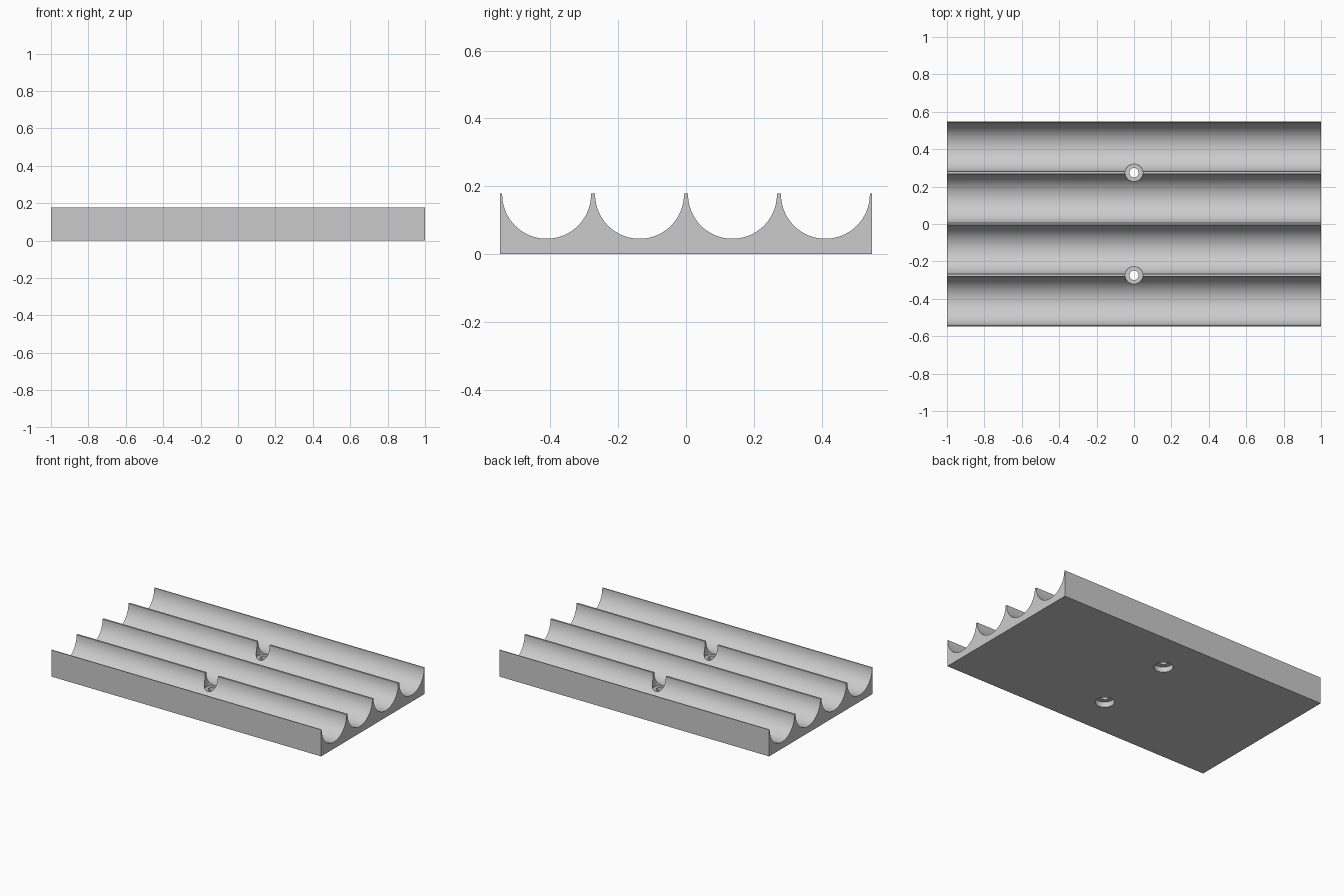
import bpy, bmesh, math

if "Cube" in bpy.data.objects:
    bpy.data.objects.remove(bpy.data.objects["Cube"])

HALF, TOP, PITCH = 0.548, 0.178, 0.274
RADIUS, FLOOR, STEPS = 0.131, 0.045, 40

grey = bpy.data.materials.new("light grey")
grey.use_nodes = True
grey.diffuse_color = (0.6, 0.6, 0.6, 1)
grey.node_tree.nodes["Principled BSDF"].inputs["Base Color"].default_value = (0.6, 0.6, 0.6, 1)


def link(bm, name):
    bmesh.ops.recalc_face_normals(bm, faces=bm.faces)
    mesh = bpy.data.meshes.new(name)
    bm.to_mesh(mesh)
    bm.free()
    obj = bpy.data.objects.new(name, mesh)
    bpy.context.collection.objects.link(obj)
    mesh.materials.append(grey)
    return obj


# Tray end profile: flat base with four half-round grooves
profile = [(-HALF, 0), (-HALF, TOP)]
for i in range(4):
    cy, cz = (i - 1.5) * PITCH, FLOOR + RADIUS
    profile.append((cy - RADIUS, TOP))
    for k in range(STEPS + 1):
        a = math.pi * k / STEPS
        profile.append((cy - RADIUS * math.cos(a), cz - RADIUS * math.sin(a)))
    profile.append((cy + RADIUS, TOP))
profile += [(HALF, TOP), (HALF, 0)]

bm = bmesh.new()
end = bm.faces.new([bm.verts.new((-1, y, z)) for y, z in profile])
extruded = bmesh.ops.extrude_face_region(bm, geom=[end], use_keep_orig=True)
moved = [g for g in extruded["geom"] if isinstance(g, bmesh.types.BMVert)]
bmesh.ops.translate(bm, verts=moved, vec=(2, 0, 0))
tray = link(bm, "grooved_tray")

# Stepped screw holes: bottom recess, narrow shaft, top recess
steps = [(0, -0.05), (0.058, -0.05), (0.058, 0.035), (0.025, 0.035),
         (0.025, 0.078), (0.047, 0.078), (0.047, 0.25), (0, 0.25)]
for side, label in ((-1, "front"), (1, "back")):
    bm = bmesh.new()
    verts = [bm.verts.new((r, 0, z)) for r, z in steps]
    edges = [bm.edges.new(pair) for pair in zip(verts, verts[1:])]
    bmesh.ops.spin(bm, geom=verts + edges, cent=(0, 0, 0), axis=(0, 0, 1),
                   angle=math.tau, steps=48, use_merge=True)
    bmesh.ops.remove_doubles(bm, verts=bm.verts, dist=0.0001)
    bmesh.ops.translate(bm, verts=bm.verts, vec=(0, side * PITCH, 0))
    cutter = link(bm, label + "_hole_cutter")
    cutter.hide_render = True
    cutter.hide_set(True)
    cut = tray.modifiers.new(label + " hole", "BOOLEAN")
    cut.object = cutter
    cut.operation = "DIFFERENCE"
    cut.solver = "EXACT"

# Apply the cuts and smooth the rounded surfaces
bpy.ops.object.select_all(action="DESELECT")
bpy.context.view_layer.objects.active = tray
tray.select_set(True)
for name in [m.name for m in tray.modifiers]:
    bpy.ops.object.modifier_apply(modifier=name)
for cutter in [o for o in bpy.data.objects if o.name.endswith("_hole_cutter")]:
    bpy.data.objects.remove(cutter)
bpy.ops.object.shade_smooth_by_angle(angle=math.radians(30))
